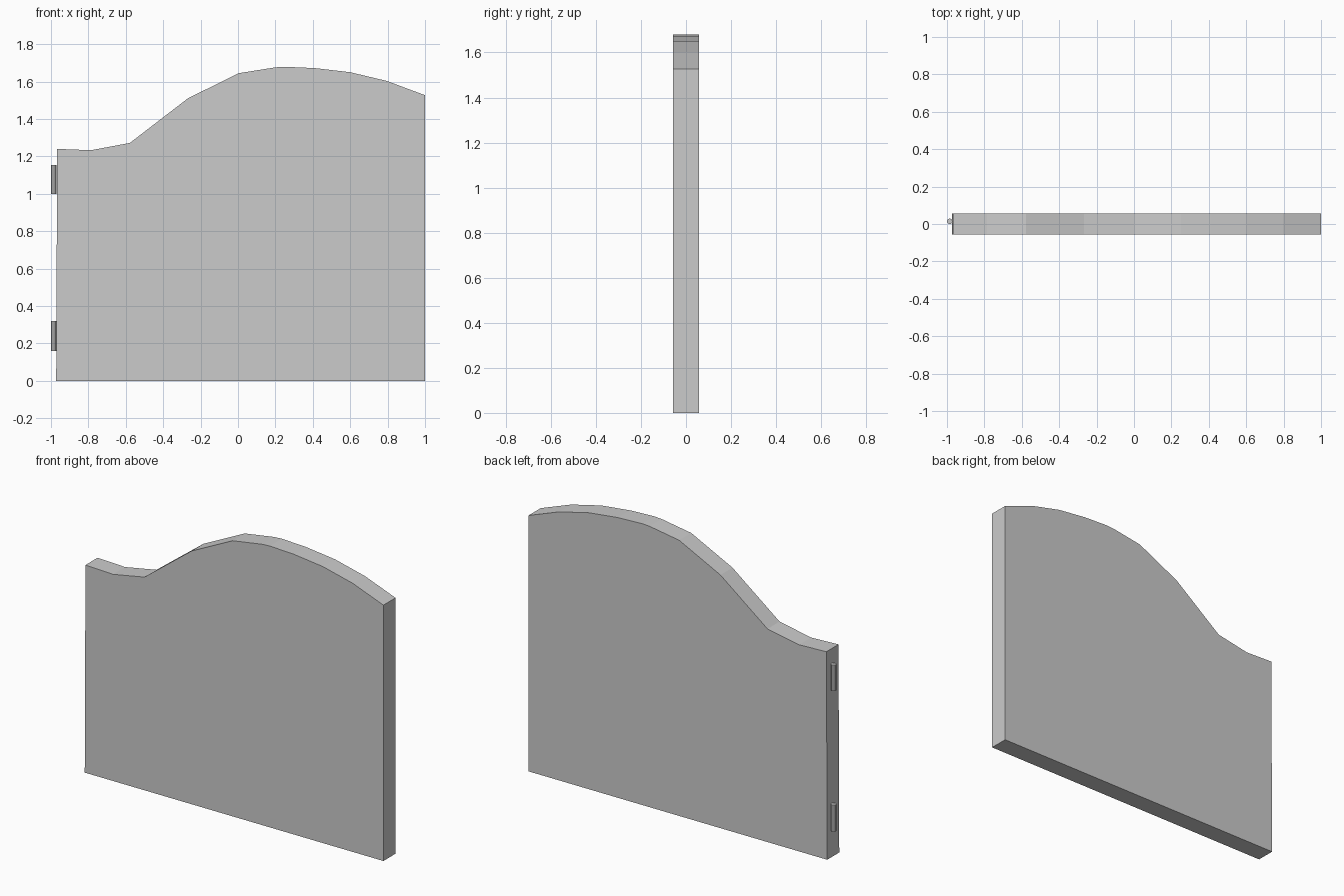
import bpy, bmesh

if "Cube" in bpy.data.objects:
    bpy.data.objects.remove(bpy.data.objects["Cube"])

HALF = 0.057  # half thickness of the panel


def finish(name, bm):
    bmesh.ops.recalc_face_normals(bm, faces=bm.faces)
    mesh = bpy.data.meshes.new(name)
    bm.to_mesh(mesh)
    bm.free()
    obj = bpy.data.objects.new(name, mesh)
    bpy.context.collection.objects.link(obj)
    return obj


# Gate panel: outline in x, z extruded through y
outline = [(-0.972, 0), (1.0, 0), (1.0, 1.527), (0.797, 1.603), (0.6, 1.65),
           (0.41, 1.672), (0.25, 1.679), (0.2, 1.676), (0.005, 1.645),
           (-0.267, 1.511), (-0.578, 1.272), (-0.786, 1.233), (-0.967, 1.24)]
bm = bmesh.new()
face = bm.faces.new([bm.verts.new((x, -HALF, z)) for x, z in outline])
ext = bmesh.ops.extrude_face_region(bm, geom=[face])
bmesh.ops.translate(bm, vec=(0, 2 * HALF, 0),
                    verts=[g for g in ext["geom"] if isinstance(g, bmesh.types.BMVert)])
finish("gate_panel", bm)


# Hinge barrels on the left edge
def hinge(name, z0, z1):
    bm = bmesh.new()
    bmesh.ops.create_cone(bm, cap_ends=True, segments=10, radius1=0.015,
                          radius2=0.015, depth=z1 - z0)
    bmesh.ops.translate(bm, verts=bm.verts, vec=(-0.985, 0.014, (z0 + z1) / 2))
    finish(name, bm)


hinge("lower_hinge", 0.16, 0.32)
hinge("upper_hinge", 1.0, 1.155)
